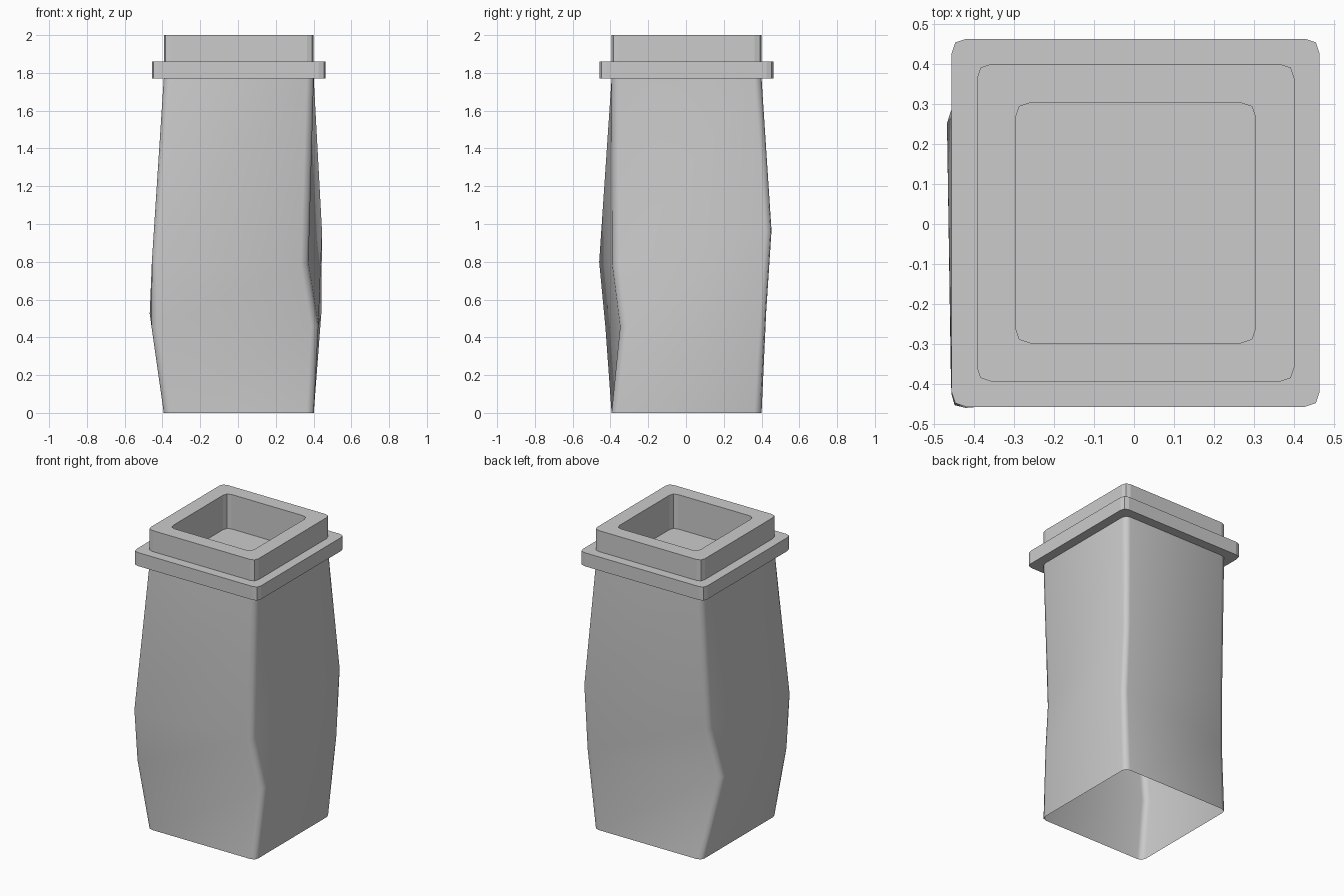
import bpy
from mathutils import Vector

if "Cube" in bpy.data.objects:
    bpy.data.objects.remove(bpy.data.objects["Cube"])

CX, CY = 0.004, 0.003


def rounded(corners, d=0.037):
    """Counter-clockwise loop with each corner softened into three points."""
    loop = []
    for i, p in enumerate(corners):
        p = Vector(p)
        a = p + (Vector(corners[i - 1]) - p).normalized() * d
        b = p + (Vector(corners[(i + 1) % 4]) - p).normalized() * d
        loop += [a, (a + b) / 4 + p / 2, b]
    return loop


def square(h, z):
    return rounded([(CX + sx * h, CY + sy * h, z)
                    for sx, sy in ((-1, -1), (1, -1), (1, 1), (-1, 1))])


def loft(name, loops, cap_end=False):
    n = len(loops[0])
    verts = [v for loop in loops for v in loop]
    faces = [(k * n + i, k * n + (i + 1) % n, (k + 1) * n + (i + 1) % n, (k + 1) * n + i)
             for k in range(len(loops) - 1) for i in range(n)]
    if cap_end:
        faces.append(tuple(range(len(verts) - n, len(verts))))
    mesh = bpy.data.meshes.new(name)
    mesh.from_pydata(verts, [], faces)
    obj = bpy.data.objects.new(name, mesh)
    bpy.context.collection.objects.link(obj)
    return obj


# Skewed body shell, open underneath
lower = rounded([(-0.457, -0.43, 0.45), (0.425, -0.345, 0.46),
                 (0.442, 0.43, 0.53), (-0.468, 0.288, 0.53)])
upper = rounded([(-0.458, -0.463, 0.80), (0.37, -0.388, 0.79),
                 (0.448, 0.457, 0.97), (-0.413, 0.355, 0.86)])
body = loft("body", [square(0.397, 0), lower, upper, square(0.397, 1.77)])
bpy.context.view_layer.objects.active = body
body.select_set(True)
bpy.ops.object.shade_smooth_by_angle(angle=1.05)

# Collar, upright rim and square recess
profile = [(0.397, 1.77), (0.46, 1.77), (0.46, 1.86), (0.397, 1.86),
           (0.397, 2.0), (0.30, 2.0), (0.30, 1.77)]
loft("collar_and_rim", [square(h, z) for h, z in profile], cap_end=True)
